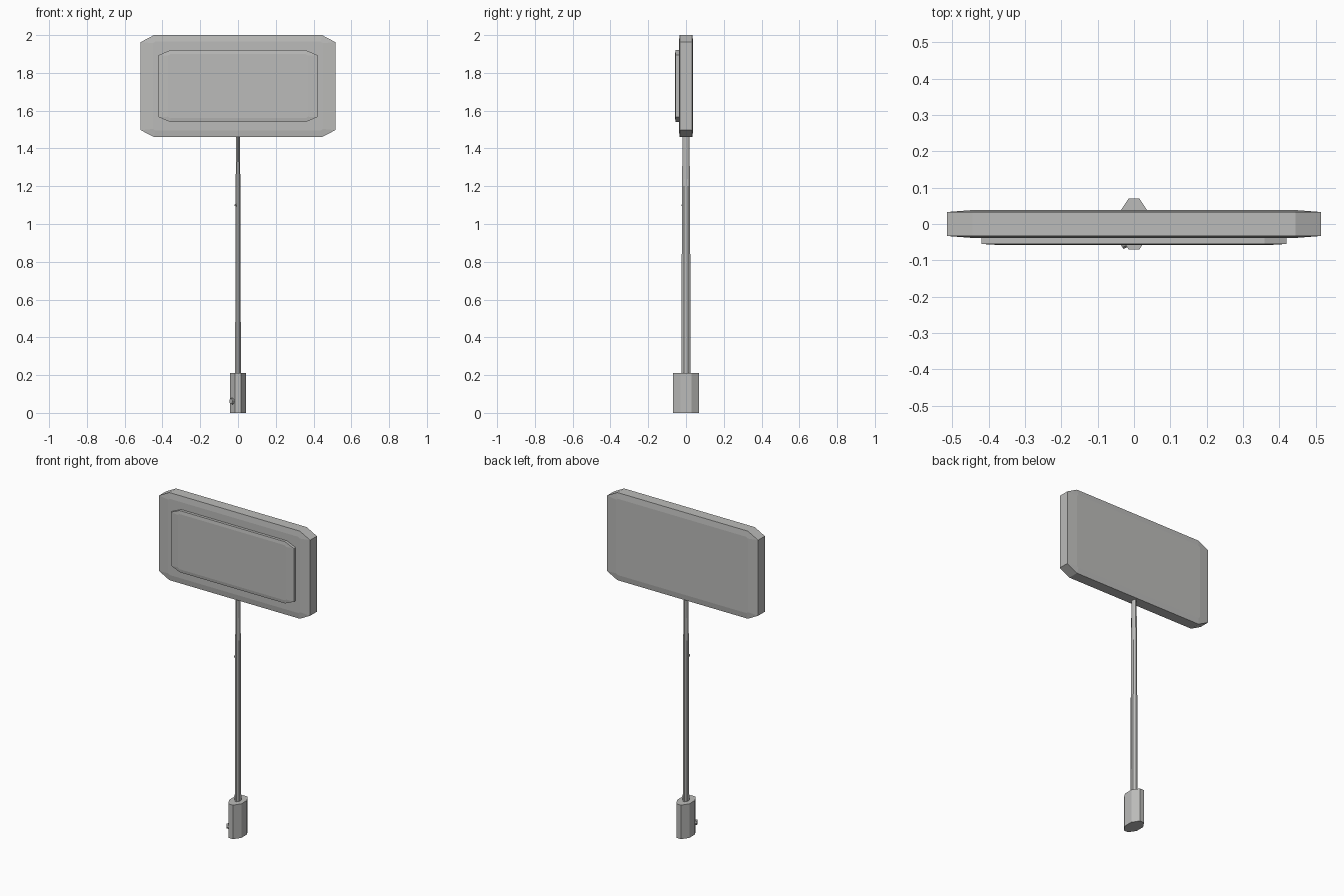
import bpy, bmesh, math
from mathutils import Vector

cube = bpy.data.objects.get("Cube")
if cube:
    bpy.data.objects.remove(cube)

# Single plain grey
grey = bpy.data.materials.new("plain_grey")
grey.use_nodes = True
colour = (0.5, 0.5, 0.49, 1)
grey.diffuse_color = colour
grey.node_tree.nodes["Principled BSDF"].inputs["Base Color"].default_value = colour


def octagon(hx, hy, cx, cy):
    """Rectangle of half size hx, hy with corners cut by cx, cy."""
    return [(hx, cy - hy), (hx, hy - cy), (hx - cx, hy), (cx - hx, hy),
            (-hx, hy - cy), (-hx, cy - hy), (cx - hx, -hy), (hx - cx, -hy)]


def loft(name, sections):
    """Closed solid through rings of points, capped at both ends."""
    bm = bmesh.new()
    rings = [[bm.verts.new(p) for p in ring] for ring in sections]
    n = len(rings[0])
    for a, b in zip(rings, rings[1:]):
        for i in range(n):
            j = (i + 1) % n
            bm.faces.new((a[i], a[j], b[j], b[i]))
    bm.faces.new(rings[0])
    bm.faces.new(rings[-1])
    bmesh.ops.recalc_face_normals(bm, faces=bm.faces[:])
    mesh = bpy.data.meshes.new(name)
    bm.to_mesh(mesh)
    bm.free()
    mesh.materials.append(grey)
    obj = bpy.data.objects.new(name, mesh)
    bpy.context.collection.objects.link(obj)
    return obj


def upright(outline, z):
    return [(x, y, z) for x, y in outline]


def facing(outline, y, z):
    return [(x, y, z + h) for x, h in outline]


# Sign panel, slightly crowned on the front and back
rim = octagon(0.515, 0.27, 0.07, 0.037)
crown = octagon(0.45, 0.235, 0.012, 0.008)
loft("sign_panel", [facing(o, y, 1.73) for o, y in
                    ((crown, -0.038), (rim, -0.033), (rim, 0.033), (crown, 0.038))])

# Raised plate on the front
plate = octagon(0.42, 0.19, 0.06, 0.026)
plate_face = octagon(0.37, 0.17, 0.012, 0.008)
loft("raised_plate", [facing(o, y, 1.73) for o, y in
                      ((plate_face, -0.058), (plate, -0.055), (plate, -0.03))])

# Tapering flattened pole
loft("pole", [upright(octagon(hx, hy, hx * 0.65, hy * 0.55), z) for hx, hy, z in
              ((0.015, 0.023, 0.2), (0.014, 0.0225, 0.84),
               (0.0125, 0.021, 1.2), (0.01, 0.018, 1.48))])

# Base socket
base = octagon(0.043, 0.07, 0.028, 0.042)
loft("base_socket", [upright(base, 0), upright(base, 0.21)])


# Small studs on the slanted front faces
def stud(name, centre, normal, radius, depth):
    bm = bmesh.new()
    bmesh.ops.create_cone(bm, cap_ends=True, segments=8, radius1=radius,
                          radius2=radius * 0.85, depth=depth)
    mesh = bpy.data.meshes.new(name)
    bm.to_mesh(mesh)
    bm.free()
    mesh.materials.append(grey)
    obj = bpy.data.objects.new(name, mesh)
    obj.location = centre
    obj.rotation_euler = Vector(normal).to_track_quat('Z', 'Y').to_euler()
    bpy.context.collection.objects.link(obj)


stud("base_stud", (-0.03, -0.051, 0.062), (-0.83, -0.55, 0), 0.018, 0.018)
stud("pole_stud", (-0.01, -0.016, 1.1), (-0.83, -0.55, 0), 0.007, 0.012)
